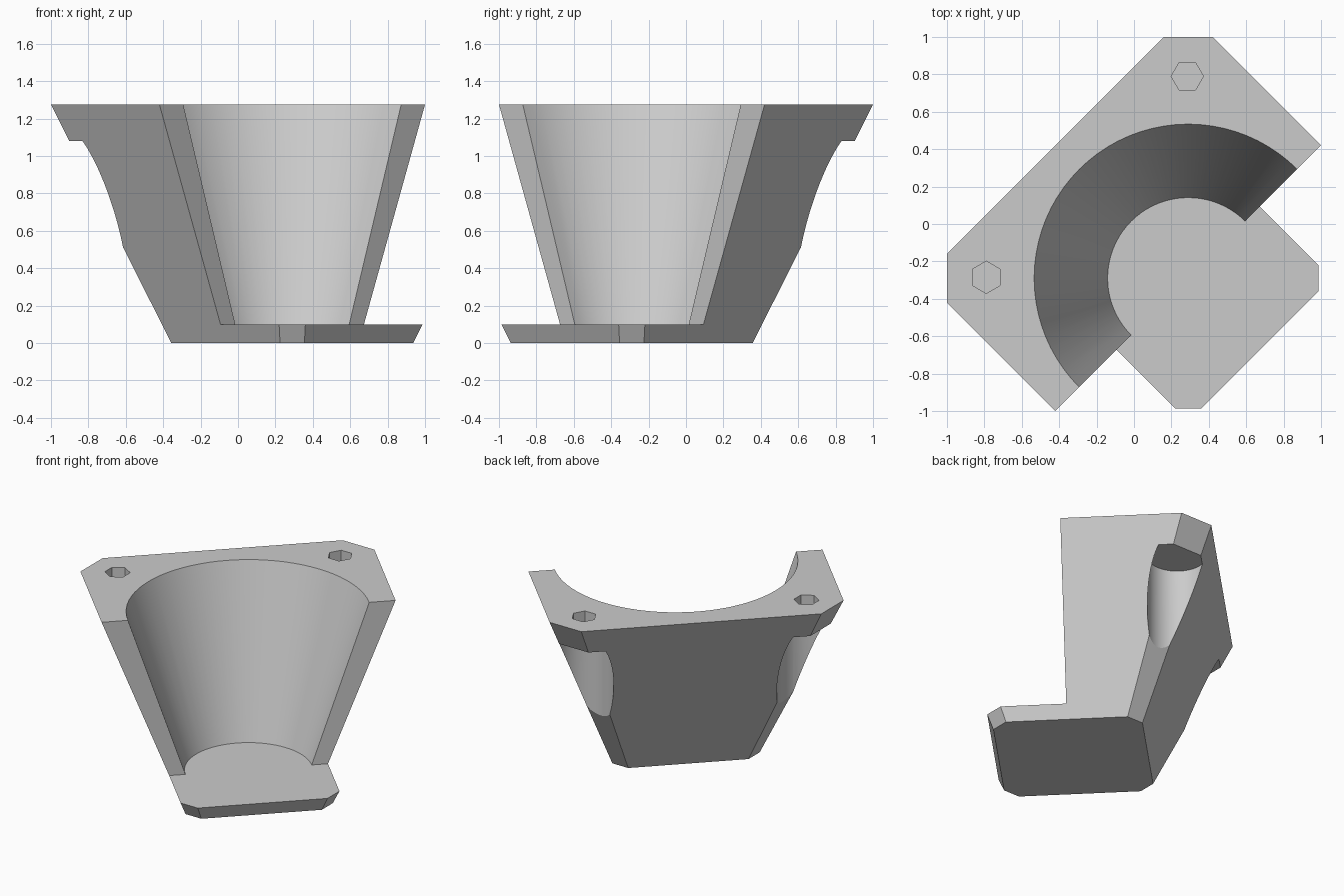
import bpy, bmesh, math
from mathutils import Matrix

cube = bpy.data.objects.get("Cube")
if cube:
    bpy.data.objects.remove(cube, do_unlink=True)

HEIGHT, BASE_Z = 1.275, 0.1
CENTRE = 0.41          # cone axis along the bracket's forward direction
SCREW_X, SCREW_Y = -0.357, 0.76

gray = bpy.data.materials.new("light_gray")
gray.use_nodes = True
gray.diffuse_color = (0.6, 0.6, 0.6, 1)
gray.node_tree.nodes["Principled BSDF"].inputs["Base Color"].default_value = (0.6, 0.6, 0.6, 1)


def make_object(name, bm):
    bmesh.ops.recalc_face_normals(bm, faces=bm.faces)
    mesh = bpy.data.meshes.new(name)
    bm.to_mesh(mesh)
    bm.free()
    mesh.materials.append(gray)
    obj = bpy.data.objects.new(name, mesh)
    bpy.context.collection.objects.link(obj)
    return obj


def loft(name, low, high, z0, z1):
    """Solid between two matching outlines."""
    bm = bmesh.new()
    a = [bm.verts.new((x, y, z0)) for x, y in low]
    b = [bm.verts.new((x, y, z1)) for x, y in high]
    n = len(a)
    bm.faces.new(a[::-1])
    bm.faces.new(b)
    for i in range(n):
        j = (i + 1) % n
        bm.faces.new((a[i], a[j], b[j], b[i]))
    return make_object(name, bm)


def ring(x, y, radius, sides, start=0.0):
    return [(x + radius * math.cos(start + math.tau * i / sides),
             y + radius * math.sin(start + math.tau * i / sides)) for i in range(sides)]


def chamfered_square(half, cut):
    h, c = half, half - cut
    pts = [(h, -c), (h, c), (c, h), (-c, h), (-h, c), (-h, -c), (-c, -h), (c, -h)]
    return [(CENTRE + x, y) for x, y in pts]


def box_outline(x0, x1, y):
    return [(x0, -y), (x1, -y), (x1, y), (x0, y)]


# Flared body with chamfered corners
body = loft("funnel_bracket", chamfered_square(0.503, 0.092),
            chamfered_square(1.004, 0.184), 0, HEIGHT)

# Open front above the base plate, and the conical bowl
front = box_outline(CENTRE, 2, 2)
cutters = [loft("front_cutter", front, front, BASE_Z, 2)]
slope = (0.824 - 0.431) / (HEIGHT - BASE_Z)
top_radius = 0.824 + slope * 0.1
cutters.append(loft("bowl_cutter", ring(CENTRE, 0, 0.431, 80),
                    ring(CENTRE, 0, top_radius, 80), BASE_Z, HEIGHT + 0.1))

# Round screw clearances below, hexagonal nut pockets above
for side in (1, -1):
    y = side * SCREW_Y
    circle = ring(SCREW_X, y, 0.2, 64)
    cutters.append(loft("screw_clearance_cutter", circle, circle, 0.2, 1.08))
    hexagon = ring(SCREW_X, y, 0.086, 6, side * math.pi / 4)
    cutters.append(loft("nut_pocket_cutter", hexagon, hexagon, 1.11, HEIGHT + 0.1))

bpy.context.view_layer.objects.active = body
body.select_set(True)
for cutter in cutters:
    cutter.hide_render = True
    mod = body.modifiers.new("cut", 'BOOLEAN')
    mod.operation, mod.solver, mod.object = 'DIFFERENCE', 'EXACT', cutter
    bpy.ops.object.modifier_apply(modifier=mod.name)
    bpy.data.objects.remove(cutter, do_unlink=True)

# Turn the bracket to stand diagonally
body.data.transform(Matrix.Rotation(-math.pi / 4, 4, 'Z'))
bpy.ops.object.shade_smooth_by_angle(angle=math.radians(20))
